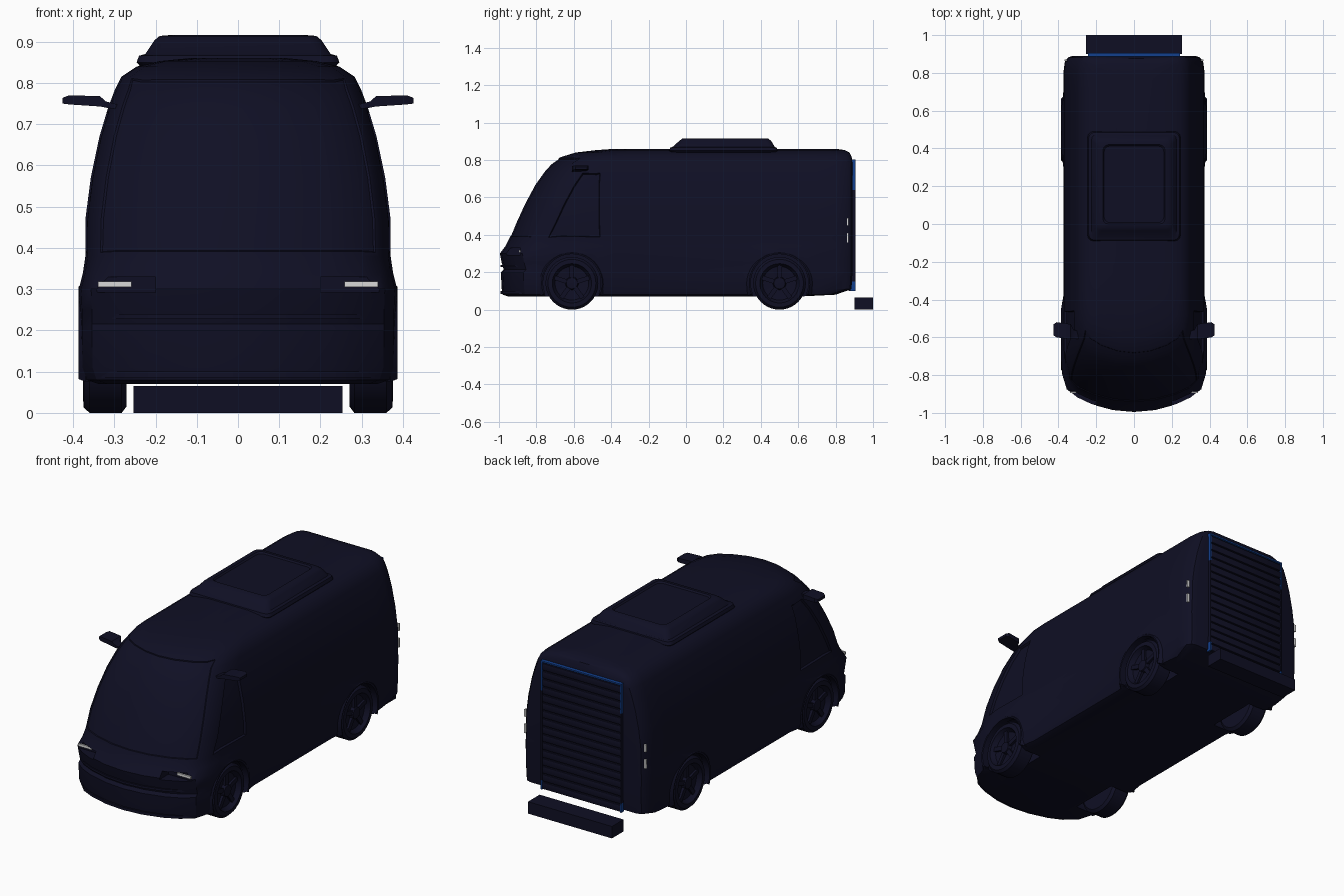
import bpy, bmesh, math
from mathutils import Matrix, Vector

cube = bpy.data.objects.get("Cube")
if cube:
    bpy.data.objects.remove(cube, do_unlink=True)


def material(name, rgb):
    mat = bpy.data.materials.new(name)
    mat.use_nodes = True
    mat.diffuse_color = (*rgb, 1)
    mat.node_tree.nodes["Principled BSDF"].inputs["Base Color"].default_value = (*rgb, 1)
    return mat


NAVY = material("dark_navy", (0.0048, 0.0048, 0.0176))
BLUE = material("trim_blue", (0.006, 0.05, 0.27))
PALE = material("lamp_pale_grey", (0.7, 0.7, 0.7))


def finish(name, bm, mat=NAVY, smooth=True):
    bmesh.ops.recalc_face_normals(bm, faces=bm.faces)
    mesh = bpy.data.meshes.new(name)
    bm.to_mesh(mesh)
    bm.free()
    mesh.materials.append(mat)
    obj = bpy.data.objects.new(name, mesh)
    bpy.context.collection.objects.link(obj)
    if smooth:
        smooth_shade(obj)
    return obj


def activate(obj):
    bpy.ops.object.select_all(action="DESELECT")
    obj.select_set(True)
    bpy.context.view_layer.objects.active = obj


def smooth_shade(obj):
    activate(obj)
    bpy.ops.object.shade_smooth_by_angle(angle=math.radians(32))


def box(name, lo, hi, mat=NAVY, bevel=0):
    lo, hi = Vector(lo), Vector(hi)
    bm = bmesh.new()
    bmesh.ops.create_cube(bm, size=1, matrix=Matrix.Translation((lo + hi) / 2)
                          @ Matrix.Diagonal((*(hi - lo), 1)))
    if bevel:
        bmesh.ops.bevel(bm, geom=bm.edges[:], offset=bevel, segments=2,
                        profile=0.5, affect="EDGES")
    return finish(name, bm, mat, bool(bevel))


def loft(bm, rings, caps=True):
    """Skin closed rings of points; returns faces keyed by (row, column)."""
    verts = [[bm.verts.new(p) for p in ring] for ring in rings]
    n, faces = len(rings[0]), {}
    for r in range(len(rings) - 1):
        for c in range(n):
            d = (c + 1) % n
            faces[r, c] = bm.faces.new((verts[r][c], verts[r][d],
                                        verts[r + 1][d], verts[r + 1][c]))
    if caps:
        bm.faces.new(verts[0])
        bm.faces.new(verts[-1])
    return faces


def lathe(name, profile, side, y, z, steps=40):
    """Turn an (x, radius) profile round an axle."""
    bm = bmesh.new()
    loft(bm, [[(side * x, y + r * math.cos(a), z + r * math.sin(a))
               for a in (math.tau * i / steps for i in range(steps))]
              for x, r in profile])
    return finish(name, bm)


# Body levels: height, half width, nose y, tail y
LEVELS = [
    (.07, .33, -.95, .6), (.08, .36, -.98, .8), (.11, .37, -.985, .885),
    (.2, .372, -.99, .89), (.215, .372, -.975, .89), (.25, .372, -.985, .89),
    (.3, .374, -.995, .89), (.34, .372, -.965, .89), (.38, .37, -.945, .89),
    (.47, .37, -.908, .89), (.57, .357, -.862, .89), (.67, .336, -.808, .89),
    (.74, .315, -.758, .89), (.78, .3, -.722, .89), (.815, .283, -.672, .886),
    (.84, .245, -.59, .875), (.853, .19, -.48, .85), (.86, .12, -.38, .8)]
NOSE = [(0, 0), (.3, .01), (.6, .04), (.8, .075), (.92, .12), (.985, .2), (1, .28)]
SIDE = [-.45, -.38, .3, .4, .6, .7]
TAIL = [(0, .09), (.008, .03), (.025, .008), (.05, 0)]
FRONT_AXLE, REAR_AXLE, AXLE_Z = -.61, .5, .143


def body_ring(z, w, nose, tail):
    bulge = .012 * min(1, max(0, (.36 - z) / .06))
    half = [(w * f, nose + d) for f, d in NOSE]
    half += [(w, max(y, nose + .3 + .02 * i)) for i, y in enumerate(SIDE)]
    half = [(x, min(y, tail - .1)) for x, y in half]
    half = [(x + bulge * (x > .9 * w and (y < -.42 or .39 < y < .61)), y) for x, y in half]
    half += [(w - inset, tail - d) for inset, d in TAIL] + [(0, tail)]
    return [(x, y, z) for x, y in half + [(-x, y) for x, y in half[-2:0:-1]]]


bm = bmesh.new()
rings = [body_ring(*level) for level in LEVELS]
count = len(rings[0])
faces = loft(bm, rings)

# Recessed windscreen and cab door windows
left_door = [faces[r, c] for r in range(8, 12) for c in (5, 6)]
right_door = [faces[r, count - 1 - c] for r in range(8, 12) for c in (5, 6)]
screen = [faces[r, k] for r in range(8, 14) for c in range(4) for k in (c, count - 1 - c)]
bmesh.ops.recalc_face_normals(bm, faces=bm.faces)
for pane, depth in ((left_door, -.012), (right_door, -.012), (screen, -.004)):
    bmesh.ops.inset_region(bm, faces=pane, thickness=.012, depth=0)
    bmesh.ops.inset_region(bm, faces=pane, thickness=.004, depth=depth)
body = finish("body", bm, smooth=False)

# Wheel wells and headlamp slots
cutters = []
for s in (-1, 1):
    for y in (FRONT_AXLE, REAR_AXLE):
        cutters.append(lathe("wheel_well_cutter", [(.24, .158), (.5, .158)], s, y, AXLE_Z))
    x0, x1 = sorted((s * .2, s * .42))
    cutters.append(box("lamp_slot_cutter", (x0, -1.1, .292), (x1, -.885, .33)))
for cutter in cutters:
    cutter.hide_render = True
    cut = body.modifiers.new("cut", "BOOLEAN")
    cut.operation, cut.solver, cut.object = "DIFFERENCE", "EXACT", cutter
    activate(body)
    bpy.ops.object.modifier_apply(modifier=cut.name)
    bpy.data.objects.remove(cutter, do_unlink=True)
smooth_shade(body)

# Front bumper lip and grille bar follow the nose curve
for name, z0, z1, out in (("bumper_lip", .085, .1, .008), ("grille_bar", .228, .24, .006)):
    bm = bmesh.new()
    arc = [(s * f * .36, -.985 + d) for s, pts in ((-1, NOSE[4:0:-1]), (1, NOSE[:5]))
           for f, d in pts]
    loft(bm, [[(x, y - out, z0), (x, y + .03, z0), (x, y + .03, z1), (x, y - out, z1)]
              for x, y in arc])
    finish(name, bm)

TYRE = [(.27, .09), (.27, .125), (.282, .141), (.36, .141), (.374, .128),
        (.376, .105), (.362, .098), (.35, .09), (.345, .035), (.366, .03), (.368, .012)]
for s, label in ((1, "left"), (-1, "right")):
    # Wheels with spokes, and raised arch lips
    for y, end in ((FRONT_AXLE, "front"), (REAR_AXLE, "rear")):
        lathe(f"{end}_{label}_wheel", TYRE, s, y, .141)
        bm = bmesh.new()
        for i in range(5):
            turn = Matrix.Rotation(math.tau * i / 5, 4, "X")
            bmesh.ops.create_cube(bm, size=1, matrix=Matrix.Translation((s * .352, y, .141))
                                  @ turn @ Matrix.Translation((0, 0, .06))
                                  @ Matrix.Diagonal((.016, .024, .08, 1)))
        finish(f"{end}_{label}_spokes", bm, smooth=False)
        bm = bmesh.new()
        lip = []
        for i in range(25):
            a = math.radians(-22 + 224 * i / 24)
            lip.append([(s * x, y + r * math.cos(a), AXLE_Z + r * math.sin(a))
                        for x, r in ((.35, .154), (.385, .154), (.387, .162), (.37, .18), (.35, .18))])
        loft(bm, lip)
        finish(f"{end}_{label}_arch", bm)

    # Wing mirror: arm and head
    bm = bmesh.new()
    loft(bm, [[(s * x, y0, z0), (s * x, y1, z0), (s * x, y1, z1), (s * x, y0, z1)]
              for x, y0, y1, z0, z1 in ((.28, -.61, -.57, .735, .745),
                                        (.32, -.61, -.56, .74, .755),
                                        (.335, -.61, -.53, .743, .768),
                                        (.41, -.6, -.52, .748, .77),
                                        (.425, -.59, -.53, .75, .764))])
    finish(f"{label}_mirror", bm)

    # Headlamp strip and tail lamps
    x0, x1 = sorted((s * .258, s * .34))
    box(f"{label}_headlamp", (x0, -.894, .305), (x1, -.886, .319), PALE)
    for z0, z1 in ((.36, .41), (.45, .49)):
        x0, x1 = sorted((s * .355, s * .367))
        box(f"{label}_tail_lamp", (x0, .862, z0), (x1, .87, z1), PALE)

    # Rear shutter side trim
    x0, x1 = sorted((s * .235, s * .243))
    for z0, z1, mat in ((.1, .15, BLUE), (.15, .64, NAVY), (.64, .802, BLUE)):
        box(f"{label}_shutter_trim", (x0, .88, z0), (x1, .906, z1), mat)

# Rear shutter: ribbed slats under a blue top trim
box("shutter_panel", (-.235, .87, .1), (.235, .896, .795))
for i in range(16):
    z = .103 + i * .0432
    box("shutter_slat", (-.235, .885, z), (.235, .905, z + .037), bevel=.004)
box("shutter_top_trim", (-.243, .88, .794), (.243, .906, .802), BLUE)

# Loading step behind the tail
box("rear_step", (-.253, .9, 0), (.253, 1, .065))


# Roof unit with a flared base and a sunken lid
def pod_ring(z, w, y0, y1, r=.03):
    corners = ((w - r, y1 - r, 0), (-w + r, y1 - r, 90), (-w + r, y0 + r, 180), (w - r, y0 + r, 270))
    return [(x + r * math.cos(math.radians(a + t)), y + r * math.sin(math.radians(a + t)), z)
            for x, y, a in corners for t in (0, 30, 60, 90)]


bm = bmesh.new()
loft(bm, [pod_ring(*row) for row in (
    (.838, .235, -.08, .48), (.85, .246, -.09, .49), (.866, .24, -.085, .485),
    (.87, .225, -.072, .475), (.903, .203, -.035, .455), (.914, .19, -.02, .44),
    (.916, .165, 0, .42), (.908, .158, .007, .413))])
finish("roof_unit", bm)
